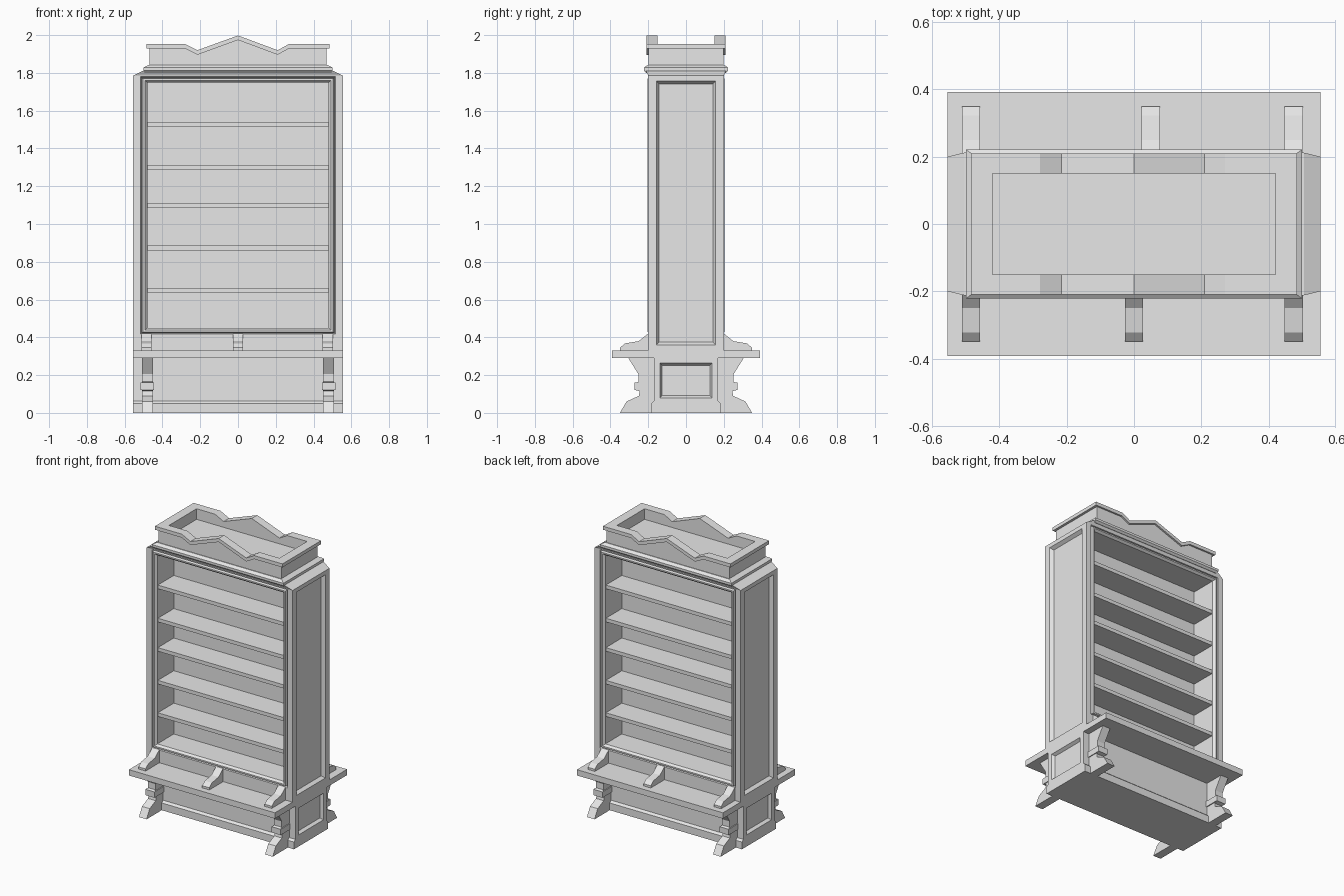
import bpy
import bmesh

cube = bpy.data.objects.get("Cube")
if cube:
    bpy.data.objects.remove(cube, do_unlink=True)

grey = bpy.data.materials.new("plain_grey")
grey.use_nodes = True
grey.diffuse_color = (0.8, 0.8, 0.8, 1)
grey.node_tree.nodes["Principled BSDF"].inputs["Base Color"].default_value = (0.8, 0.8, 0.8, 1)


def finish(name, bm):
    mesh = bpy.data.meshes.new(name)
    bm.to_mesh(mesh)
    bm.free()
    mesh.materials.append(grey)
    obj = bpy.data.objects.new(name, mesh)
    bpy.context.collection.objects.link(obj)
    return obj


def loft(name, loops, cap_first=True):
    """Joins matching point loops and caps the ends."""
    bm = bmesh.new()
    rings = [[bm.verts.new(p) for p in loop] for loop in loops]
    n = len(rings[0])
    for a, b in zip(rings, rings[1:]):
        for i in range(n):
            j = (i + 1) % n
            bm.faces.new((a[i], a[j], b[j], b[i]))
    last = bm.faces.new(rings[-1])
    if cap_first:
        bm.faces.new(rings[0][::-1])
        bmesh.ops.recalc_face_normals(bm, faces=bm.faces)
    return bm, last


def tiers(name, levels):
    """Stacked rectangles, each (half width, half depth, height)."""
    bm, _ = loft(name, [[(-x, -y, z), (x, -y, z), (x, y, z), (-x, y, z)] for x, y, z in levels])
    return finish(name, bm)


def slab(name, hx, hy, z0, z1):
    return tiers(name, [(hx, hy, z0), (hx, hy, z1)])


def prism(name, pts, axis, lo, hi):
    """Extrudes an outline of (horizontal, z) points along x or y."""
    place = (lambda t, p: (t, p[0], p[1])) if axis == "x" else (lambda t, p: (p[0], t, p[1]))
    bm, _ = loft(name, [[place(t, p) for p in pts] for t in (lo, hi)])
    return finish(name, bm)


def moulded_face(name, axis, sign, rings):
    """Stepped rectangular rings, each (half width, z low, z high, distance out)."""
    loops = []
    for a, z0, z1, d in rings:
        corners = [(-a, z0), (a, z0), (a, z1), (-a, z1)]
        loops.append([(sign * d, u, z) if axis == "x" else (u, sign * d, z) for u, z in corners])
    bm, last = loft(name, loops, cap_first=False)
    last.normal_update()
    if last.normal["xyz".index(axis)] * sign < 0:
        bmesh.ops.reverse_faces(bm, faces=bm.faces)
    return finish(name, bm)


# Base plinth, skirt and table board
prism("base_core", [(-0.17, 0), (0.17, 0), (0.17, 0.29), (-0.17, 0.29)], "x", -0.53, 0.53)
tiers("base_skirt", [(0.555, 0.185, 0), (0.555, 0.185, 0.05), (0.555, 0.17, 0.063)])
slab("table_board", 0.555, 0.392, 0.29, 0.33)

# Panelled ends of base and case
for side, s in (("left", 1), ("right", -1)):
    moulded_face(side + "_base_panel", "x", s, [
        (0.17, 0.01, 0.29, 0.53), (0.17, 0.01, 0.29, 0.555), (0.138, 0.08, 0.263, 0.555),
        (0.126, 0.092, 0.251, 0.535)])
    moulded_face(side + "_case_panel", "x", s, [
        (0.2, 0.33, 1.785, 0.555), (0.157, 0.36, 1.757, 0.555),
        (0.142, 0.375, 1.742, 0.533)])

# Front and back faces with moulding around the open shelf bay
for side, s in (("front", -1), ("back", 1)):
    moulded_face(side + "_shelf_bay", "y", s, [
        (0.555, 0.33, 1.785, 0.2), (0.516, 0.417, 1.78, 0.2), (0.51, 0.423, 1.774, 0.185),
        (0.504, 0.428, 1.769, 0.205), (0.493, 0.438, 1.76, 0.205),
        (0.48, 0.45, 1.748, 0.19), (0.48, 0.45, 1.748, 0.012)])

# Shelves
for i, top in enumerate((0.662, 0.885, 1.11, 1.312, 1.54)):
    slab("shelf_%d" % (i + 1), 0.482, 0.185, top - 0.025, top)

# Cornice
tiers("cornice_slope", [(0.555, 0.2, 1.785), (0.505, 0.212, 1.81)])
tiers("cornice", [(0.495, 0.21, 1.8), (0.5, 0.222, 1.812), (0.5, 0.222, 1.828), (0.475, 0.203, 1.842)])

# Crown tray with peaked front and back boards
slab("crown_floor", 0.462, 0.19, 1.838, 1.88)
peak = [(-0.28, 1.953), (-0.215, 1.92), (0, 1.998), (0.21, 1.92), (0.27, 1.953)]


def ridge(half, drop):
    return [(-half, 1.953 - drop)] + [(x, z - drop) for x, z in peak] + [(half, 1.953 - drop)]


def span(s, a, b):
    return sorted((s * a, s * b))


for side, s in (("front", -1), ("back", 1)):
    prism(side + "_crown_wall", [(-0.468, 1.838)] + ridge(0.468, 0.02) + [(0.468, 1.838)],
          "y", *span(s, 0.15, 0.198))
    prism(side + "_crown_lip", ridge(0.485, 0) + ridge(0.485, 0.024)[::-1],
          "y", *span(s, 0.15, 0.21))
for side, s in (("left", 1), ("right", -1)):
    prism(side + "_crown_end", [(-0.152, 1.838), (0.152, 1.838), (0.152, 1.94), (-0.152, 1.94)],
          "x", *span(s, 0.42, 0.468))
    prism(side + "_crown_end_lip", [(-0.152, 1.929), (0.152, 1.929), (0.152, 1.953), (-0.152, 1.953)],
          "x", *span(s, 0.42, 0.485))

# Brackets standing on the board and legs under it
bracket = [(0.19, 0.328), (0.35, 0.328), (0.35, 0.345), (0.322, 0.368), (0.25, 0.38), (0.2, 0.42), (0.19, 0.42)]
leg = [(0.165, 0.29), (0.305, 0.29), (0.252, 0.205), (0.252, 0.165), (0.265, 0.16), (0.265, 0.12),
       (0.245, 0.115), (0.25, 0.09), (0.315, 0.06), (0.35, 0.0), (0.165, 0.0)]
for side, s, middle in (("front", -1, 0), ("back", 1, 0.05)):
    for where, x in (("left", 0.475), ("middle", middle), ("right", -0.485)):
        prism("%s_%s_bracket" % (side, where), [(s * y, z) for y, z in bracket], "x", x - 0.027, x + 0.027)
    for where, x in (("left", 0.48), ("right", -0.48)):
        name = "%s_%s_leg" % (side, where)
        prism(name, [(s * y, z) for y, z in leg], "x", x - 0.029, x + 0.029)
        # Square collar around the leg
        a, b = span(s, 0.168, 0.272)
        prism(name + "_collar", [(a, 0.12), (b, 0.12), (b, 0.16), (a, 0.16)], "x", x - 0.035, x + 0.035)
